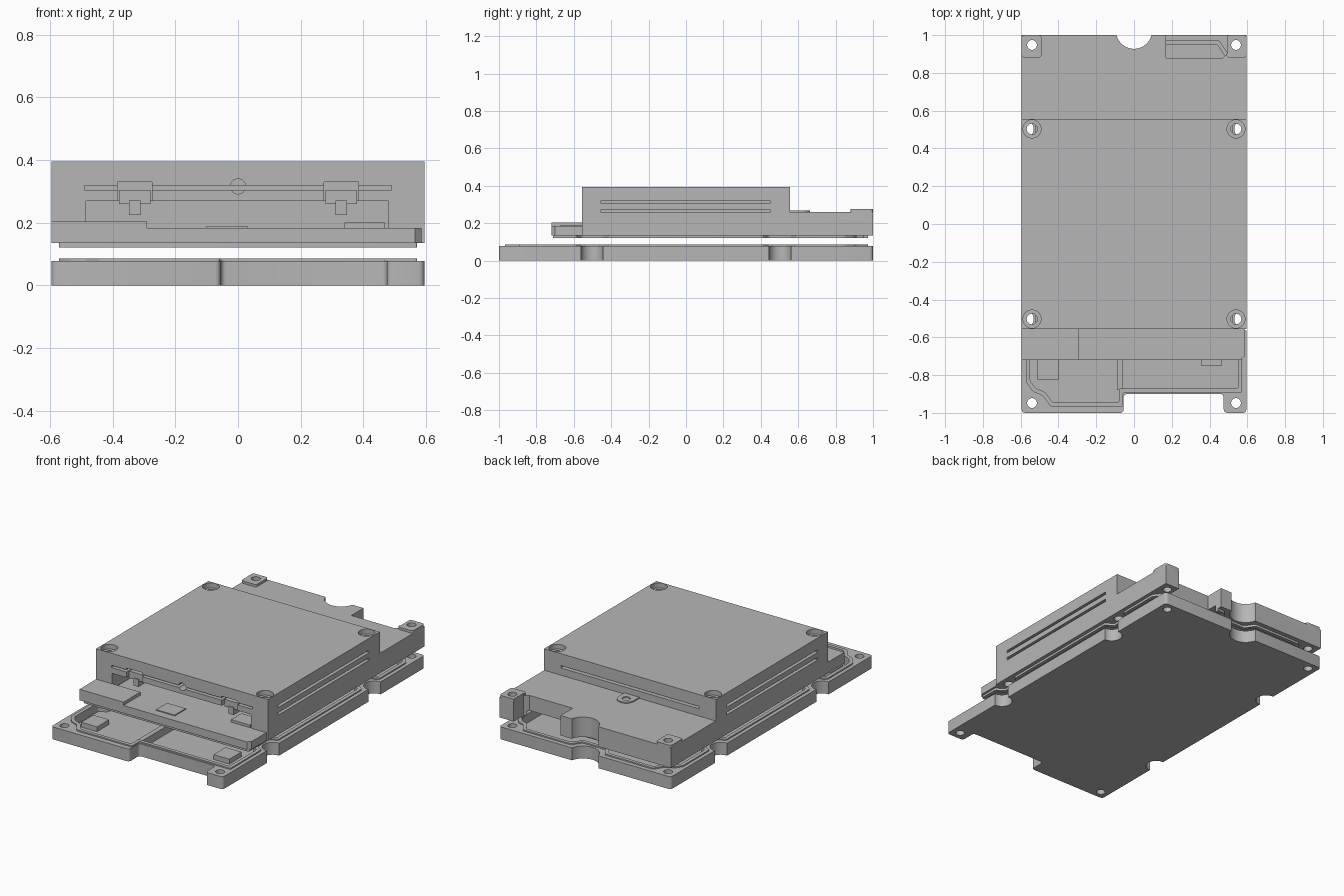
import bpy, bmesh, math
from mathutils import Vector

if "Cube" in bpy.data.objects:
    bpy.data.objects.remove(bpy.data.objects["Cube"])

grey = bpy.data.materials.new("plain grey")
grey.use_nodes = True
COL = (0.47, 0.47, 0.47, 1)
grey.diffuse_color = COL
grey.node_tree.nodes["Principled BSDF"].inputs["Base Color"].default_value = COL


def prism(name, pts, z0, z1, r=0):
    """Extrude an xy outline from z0 to z1, optionally rounding its upright edges."""
    bm = bmesh.new()
    face = bm.faces.new([bm.verts.new((x, y, z0)) for x, y in pts])
    up = bmesh.ops.extrude_face_region(bm, geom=[face])["geom"]
    bmesh.ops.translate(bm, vec=(0, 0, z1 - z0), verts=[v for v in up if isinstance(v, bmesh.types.BMVert)])
    if r:
        edges = [e for e in bm.edges if abs(e.verts[0].co.z - e.verts[1].co.z) > 1e-5]
        bmesh.ops.bevel(bm, geom=edges, offset=r, segments=4, profile=0.5, affect='EDGES')
    bmesh.ops.recalc_face_normals(bm, faces=bm.faces)
    me = bpy.data.meshes.new(name)
    bm.to_mesh(me)
    bm.free()
    me.materials.append(grey)
    ob = bpy.data.objects.new(name, me)
    bpy.context.collection.objects.link(ob)
    return ob


def box(name, x0, x1, y0, y1, z0, z1, r=0):
    return prism(name, [(x0, y0), (x1, y0), (x1, y1), (x0, y1)], z0, z1, r)


def disc(name, x, y, rad, z0, z1):
    ring = [math.tau * i / 32 for i in range(32)]
    return prism(name, [(x + rad * math.cos(a), y + rad * math.sin(a)) for a in ring], z0, z1)


def cut(target, cutters):
    for c in cutters:
        m = target.modifiers.new("cut", 'BOOLEAN')
        m.operation, m.solver, m.object = 'DIFFERENCE', 'EXACT', c
        c.hide_render = True
        c.hide_set(True)
        c.display_type = 'WIRE'


def bake(target):
    """Apply the cuts and drop the cutters."""
    tools = [m.object for m in target.modifiers]
    bpy.context.view_layer.update()
    dg = bpy.context.evaluated_depsgraph_get()
    me = bpy.data.meshes.new_from_object(target.evaluated_get(dg))
    target.modifiers.clear()
    target.data = me
    for t in tools:
        bpy.data.objects.remove(t)
    bpy.ops.object.select_all(action='DESELECT')
    target.select_set(True)
    bpy.context.view_layer.objects.active = target
    bpy.ops.object.shade_smooth_by_angle(angle=math.radians(30))


def offset(pts, d):
    """Grow a counter-clockwise outline by d."""
    out, n = [], len(pts)
    for i in range(n):
        a, b, c = (Vector(pts[(i + k) % n]) for k in (-1, 0, 1))
        e, f = (b - a).normalized(), (c - b).normalized()
        n1, n2 = Vector((e.y, -e.x)), Vector((f.y, -f.x))
        out.append(tuple(b + (n1 + n2) * d / (1 + n1.dot(n2))))
    return out


W = 0.595
SIGNS = [(sx, sy) for sx in (-1, 1) for sy in (-1, 1)]

# Inner wall path: passes the side scallops, corner bosses and rear scallop
side = [(.55, -.6), (.5, -.57), (.5, -.43), (.55, -.4), (.55, .4), (.5, .43), (.5, .57),
        (.55, .6), (.55, .84), (.52, .88), (.48, .89), (.44, .95), (.13, .95), (.09, .89)]
walls = side + [(-x, y) for x, y in reversed(side)]
tray_path = walls + [(-.55, -.83), (-.52, -.87), (-.47, -.89), (-.43, -.945), (-.08, -.945),
                     (-.08, -.87), (.55, -.87)]
cover_path = walls + [(-.55, -.69), (.55, -.69)]


def lip(name, path, z0, z1):
    ob = prism(name, offset(path, .022), z0, z1, .008)
    cut(ob, [prism("lip_cutter", path, z0 - .1, z1 + .1, .008)])
    return ob


# Bottom tray
tray = prism("bottom_tray", [(-W, -1), (-.055, -1), (-.055, -.9), (.475, -.9), (.475, -1), (W, -1),
                             (W, 1), (-W, 1)], 0, .078, .018)


def scallops(z0, z1):
    return [disc("scallop", sx * .592, sy * .503, .06, z0, z1) for sx, sy in SIGNS]


def corner_holes(z0, z1):
    return [disc("corner_hole", sx * .54, sy * .948, .026, z0, z1) for sx, sy in SIGNS]


def rear_scallop(z0, z1):
    return disc("rear_scallop", 0, 1.022, .095, z0, z1)


cut(tray, [prism("tray_cavity", tray_path, .03, .2, .008), rear_scallop(-.1, .2)]
    + scallops(-.1, .2) + corner_holes(-.1, .2))
bake(tray)
bake(lip("tray_lip", tray_path, .076, .086))
box("tray_divider", -.09, -.06, -.88, -.55, .029, .078)
for i, (x, y) in enumerate([(-.455, -.765), (.41, -.69)]):
    box(f"tray_chip_{i + 1}", x - .055, x + .055, y - .06, y + .06, .029, .06)

# Upper housing: stepped body with openings
housing = box("upper_housing", -W, W, -.555, 1, .135, .26, 0)
block = box("raised_block", -W, W, -.555, .555, .26, .395, 0)
m = housing.modifiers.new("join", 'BOOLEAN')
m.operation, m.solver, m.object = 'UNION', 'EXACT', block
for sx in (-1, 1):
    y0 = .88
    boss = box("rear_boss", *sorted((sx * .49, sx * W)), y0, 1, .2, .275, .015)
    m = housing.modifiers.new("join", 'BOOLEAN')
    m.operation, m.solver, m.object = 'UNION', 'EXACT', boss

cutters = [rear_scallop(0, .5), prism("rear_cutout", [(.17, .88), (.47, .88), (.495, .905), (.495, 1.1), (.17, 1.1)], 0, .5)]
cutters += corner_holes(0, .5)
for sx, sy in SIGNS:
    cutters += [disc("screw_hole", sx * .54, sy * .503, .028, 0, .5),
                disc("screw_recess", sx * .54, sy * .503, .048, .365, .5)]
# Side, rear and front slots
for sx in (-1, 1):
    for z in (.265, .313):
        cutters.append(box("side_slot", *sorted((sx * .5, sx * .7)), -.455, .45, z - .008, z + .008))
cutters += [box("rear_slot", -.48, .48, .48, .6, .305, .32),
            box("front_slot", -.49, .49, -.6, -.46, .305, .319),
            box("front_opening", -.485, .48, -.6, -.35, .15, .27)]
for x in (-.33, .33):
    cutters.append(box("socket_opening", x - .055, x + .055, -.6, -.45, .26, .33))
arch = disc("arch_opening", 0, 0, .024, -.06, .06)
arch.rotation_euler.x = math.pi / 2
arch.location = (0, -.53, .316)
cutters += [arch, prism("underside_cavity", [(x, max(y, -.5)) for x, y in side[3:]] +
                        [(-x, y) for x, y in reversed(side[3:])], 0, .165)]
cut(housing, cutters)
bake(housing)

under_lip = lip("underside_lip", cover_path, .121, .137)
cut(under_lip, [box("lip_gap", .17, .495, .88, 1.1, 0, .5)])
bake(under_lip)

# Front circuit shelf with its thin pads
prism("front_shelf", [(-W, -.72), (.565, -.72), (.585, -.7), (.585, -.55), (.47, -.55), (.47, -.36),
                      (-.47, -.36), (-.47, -.55), (-W, -.55)], .135, .184)
box("shelf_step", -W, -.29, -.72, -.553, .183, .204)
box("shelf_pad_middle", -.1, .03, -.67, -.56, .183, .19)
box("shelf_pad_side", .34, .47, -.553, -.45, .183, .2)

# Connectors inside the front opening
for x, tag in ((-.33, "right"), (.33, "left")):
    box(f"socket_{tag}", x - .05, x + .05, -.535, -.45, .26, .305)
    box(f"socket_pin_{tag}", x - .018, x + .018, -.54, -.48, .225, .271)

# Tab with a screw hole on the rear deck
a = [math.pi * i / 12 for i in range(13)]
tab = prism("rear_tab", [(-.065, .553), (.04, .553)] +
            [(-.0125 + .0525 * math.cos(t), .61 + .0525 * math.sin(t)) for t in a], .255, .267)
cut(tab, [disc("tab_hole", -.0125, .61, .024, .2, .3)])
bake(tab)
